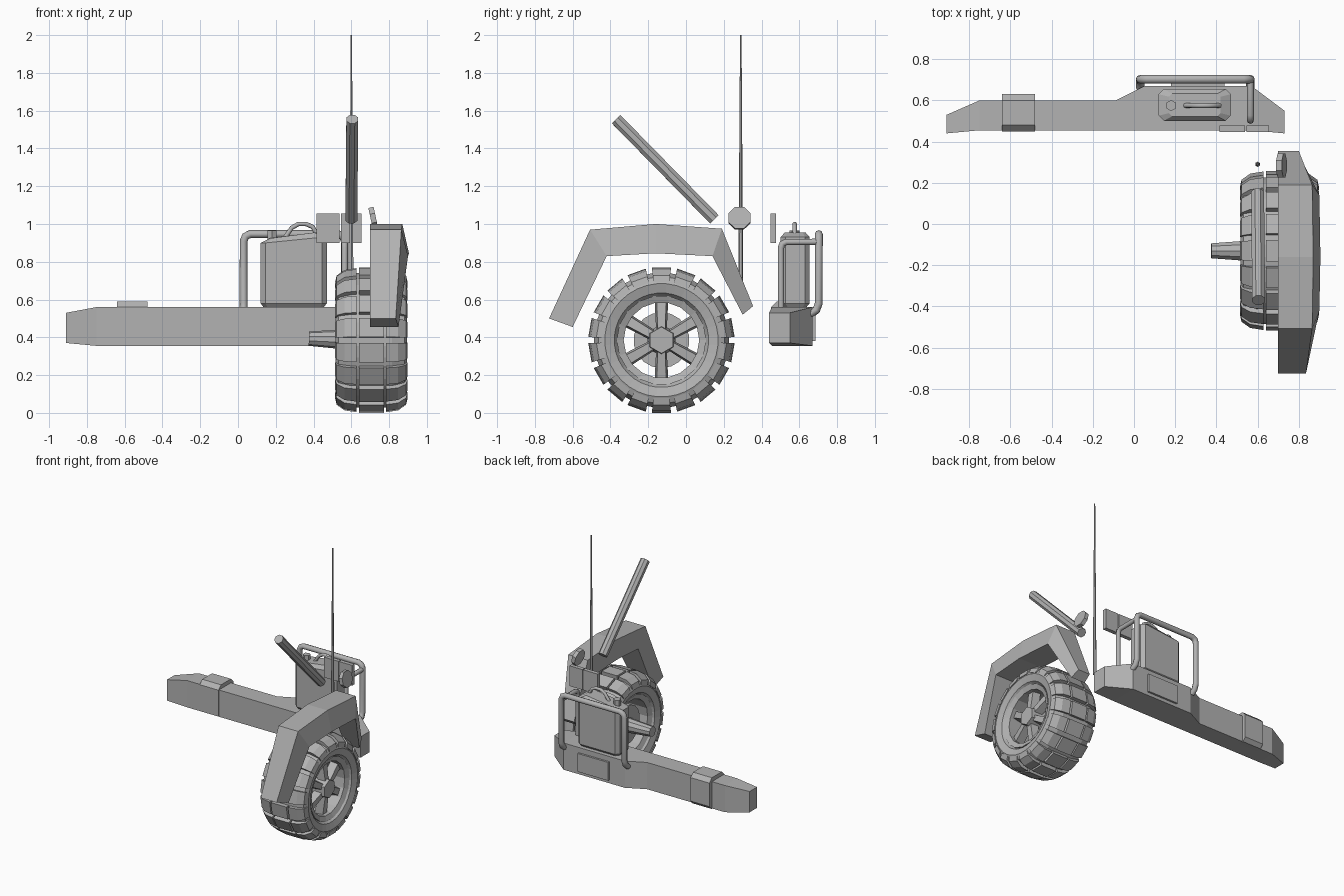
import bpy, bmesh, math
from mathutils import Vector, Matrix

if "Cube" in bpy.data.objects:
    bpy.data.objects.remove(bpy.data.objects["Cube"])

grey = bpy.data.materials.new("plain_grey")
grey.diffuse_color = (0.45, 0.45, 0.45, 1)
grey.use_nodes = True
grey.node_tree.nodes["Principled BSDF"].inputs["Base Color"].default_value = grey.diffuse_color


def finish(name, bm):
    bmesh.ops.recalc_face_normals(bm, faces=bm.faces)
    me = bpy.data.meshes.new(name)
    bm.to_mesh(me)
    bm.free()
    me.materials.append(grey)
    ob = bpy.data.objects.new(name, me)
    bpy.context.collection.objects.link(ob)
    return ob


def add_loft(bm, rings, closed=False):
    """Skin a series of equal-length point rings."""
    vs = [[bm.verts.new(p) for p in r] for r in rings]
    n = len(vs[0])
    for i in range(len(vs) if closed else len(vs) - 1):
        a, b = vs[i], vs[(i + 1) % len(vs)]
        for j in range(n):
            k = (j + 1) % n
            bm.faces.new((a[j], a[k], b[k], b[j]))
    if not closed:
        bm.faces.new(vs[0])
        bm.faces.new(vs[-1])


def loft(name, rings, closed=False):
    bm = bmesh.new()
    add_loft(bm, rings, closed)
    return finish(name, bm)


def box(name, x0, x1, y0, y1, z0, z1):
    return loft(name, [[(x, y0, z0), (x, y1, z0), (x, y1, z1), (x, y0, z1)] for x in (x0, x1)])


def rod(name, a, b, r0, r1, n=8):
    a, b = Vector(a), Vector(b)
    q = (b - a).to_track_quat('Z', 'Y')
    ring = lambda c, r: [c + q @ Vector((r * math.cos(2 * math.pi * (i + .5) / n),
                                         r * math.sin(2 * math.pi * (i + .5) / n), 0)) for i in range(n)]
    return loft(name, [ring(a, r0), ring(b, r1)])


def tube(name, points, r):
    cu = bpy.data.curves.new(name, 'CURVE')
    cu.dimensions = '3D'
    cu.bevel_depth, cu.bevel_resolution, cu.use_fill_caps = r, 2, True
    sp = cu.splines.new('POLY')
    sp.points.add(len(points) - 1)
    for p, co in zip(sp.points, points):
        p.co = (*co, 1)
    cu.materials.append(grey)
    ob = bpy.data.objects.new(name, cu)
    bpy.context.collection.objects.link(ob)
    bpy.ops.object.select_all(action='DESELECT')
    ob.select_set(True)
    bpy.context.view_layer.objects.active = ob
    bpy.ops.object.convert(target='MESH')


# Bumper: x, front y, back y, bottom z, top z
stations = [(-.91, .44, .53, .37, .53), (-.75, .455, .60, .355, .56), (-.09, .455, .60, .355, .56),
            (.05, .455, .67, .355, .56), (.57, .455, .67, .355, .56), (.73, .44, .55, .37, .53)]
loft("bumper", [[(x, f, lo), (x, b, lo), (x, b, hi), (x, f, hi)] for x, f, b, lo, hi in stations])
box("bumper_back_plate", .18, .44, .665, .685, .38, .52)

# Strap around the bumper
strap = [(.45, .36), (.45, .56), (.48, .59), (.60, .59), (.63, .56), (.63, .38), (.605, .353)]
loft("bumper_strap", [[(x, y, z) for y, z in strap] for x in (-.64, -.48)])

# Fuel can with sloping top, cap and handle
def octagon(hx, hy, c, zf):
    pts = [(hx, c - hy), (hx, hy - c), (hx - c, hy), (c - hx, hy),
           (-hx, hy - c), (-hx, c - hy), (c - hx, -hy), (hx - c, -hy)]
    return [(.295 + x, .578 + y, zf(.295 + x)) for x, y in pts]

slope = lambda x: min(.955, .925 + max(0, x - .18) * .25)
loft("fuel_can", [octagon(.16, .06, .02, lambda x: .56), octagon(.175, .077, .025, lambda x: .58),
                  octagon(.175, .077, .025, lambda x: slope(x) - .025),
                  octagon(.125, .055, .015, slope)])
rod("can_cap", (.18, .575, .91), (.18, .575, .965), .027, .027, 6)
tube("can_handle", [(.25, .575, .93), (.285, .575, .98), (.32, .575, 1.0), (.36, .575, 1.0),
                    (.395, .575, .985), (.42, .575, .94)], .012)

# Carrier frame of bent tubes
tube("carrier_hoop", [(.03, .66, .52), (.03, .69, .545), (.03, .703, .58), (.03, .703, .91), (.04, .703, .935),
                      (.065, .703, .947), (.53, .703, .947), (.555, .703, .935), (.565, .703, .91),
                      (.565, .703, .58), (.565, .69, .545), (.565, .65, .52)], .021)
tube("carrier_side_rail", [(.565, .70, .905), (.565, .53, .905), (.565, .51, .895),
                           (.565, .503, .875), (.565, .503, .55)], .017)

# Small plates, lamp, antenna, slanted bar
box("left_plate", .415, .538, .447, .477, .90, 1.055)
box("right_plate", .545, .655, .447, .477, .90, 1.055)
rod("round_lamp", (.702, .283, 1.028), (.73, .283, 1.034), .063, .063, 8)
rod("antenna", (.6, .29, .63), (.6, .29, 2.0), .013, .004, 6)
rod("slanted_bar", (.605, -.37, 1.555), (.6, .15, 1.025), .034, .034, 8)

# Fender: outer y,z / inner y,z / outer-edge x at top and bottom
fender = [(-.725, .50, -.60, .455, .835, .85), (-.508, .97, -.42, .83, .865, .90),
          (-.16, 1.0, -.16, .845, .87, .905), (.19, .975, .14, .83, .865, .90),
          (.355, .565, .30, .52, .80, .82)]
loft("fender", [[(.70, oy, oz), (xo, oy, oz), (xi, iy, iz), (.70, iy, iz)]
                for oy, oz, iy, iz, xo, xi in fender])

# Wheel parts, turned about the axle
CX, CY, CZ, N = .706, -.13, .385, 18


def polar(x, r, a):
    return (CX + x, CY + r * math.sin(a), CZ + r * math.cos(a))


def lathe(name, profile, n=N):
    return loft(name, [[polar(x, r, 2 * math.pi * (i + .5) / n) for x, r in profile] for i in range(n)], True)


half = [(.15, .233), (.175, .25), (.19, .30), (.175, .335), (.11, .358)]
lathe("tyre", half + [(-x, r) for x, r in reversed(half)], 36)
lathe("rim", [(.15, .237), (.165, .237), (.15, .20), (-.15, .20), (-.165, .237), (-.15, .237)])

# Tread blocks: centre row plus angled shoulder rows
bm = bmesh.new()
centre = [(-.066, .35), (.066, .35), (.066, .388), (-.066, .388)]
shoulder = [(.078, .345), (.12, .34), (.178, .31), (.192, .31), (.184, .345), (.142, .375), (.078, .385)]
for i in range(N):
    a = 2 * math.pi * i / N
    for prof in (centre, shoulder, [(-x, r) for x, r in shoulder]):
        add_loft(bm, [[polar(x, r, a + s * math.pi / N * .76) for x, r in prof] for s in (-1, 1)])
finish("tyre_tread", bm)

# Six spokes
bm = bmesh.new()
for i in range(6):
    a = math.pi / 3 * i
    rings = []
    for r, w, x0, x1 in ((.05, .028, .08, .14), (.208, .036, .06, .12)):
        rings.append([polar(x, math.hypot(r, s), a + math.atan2(s, r))
                      for x, s in ((x0, -w), (x0, w), (x1, w * .7), (x1, -w * .7))])
    add_loft(bm, rings)
finish("wheel_spokes", bm)
rod("wheel_hub", polar(.05, 0, 0), polar(.16, 0, 0), .085, .07, 6)
rod("brake_drum", polar(-.12, 0, 0), polar(-.02, 0, 0), .148, .148, 18)
rod("axle", (.375, CY, CZ + .008), (.78, CY, CZ), .038, .07, 10)
